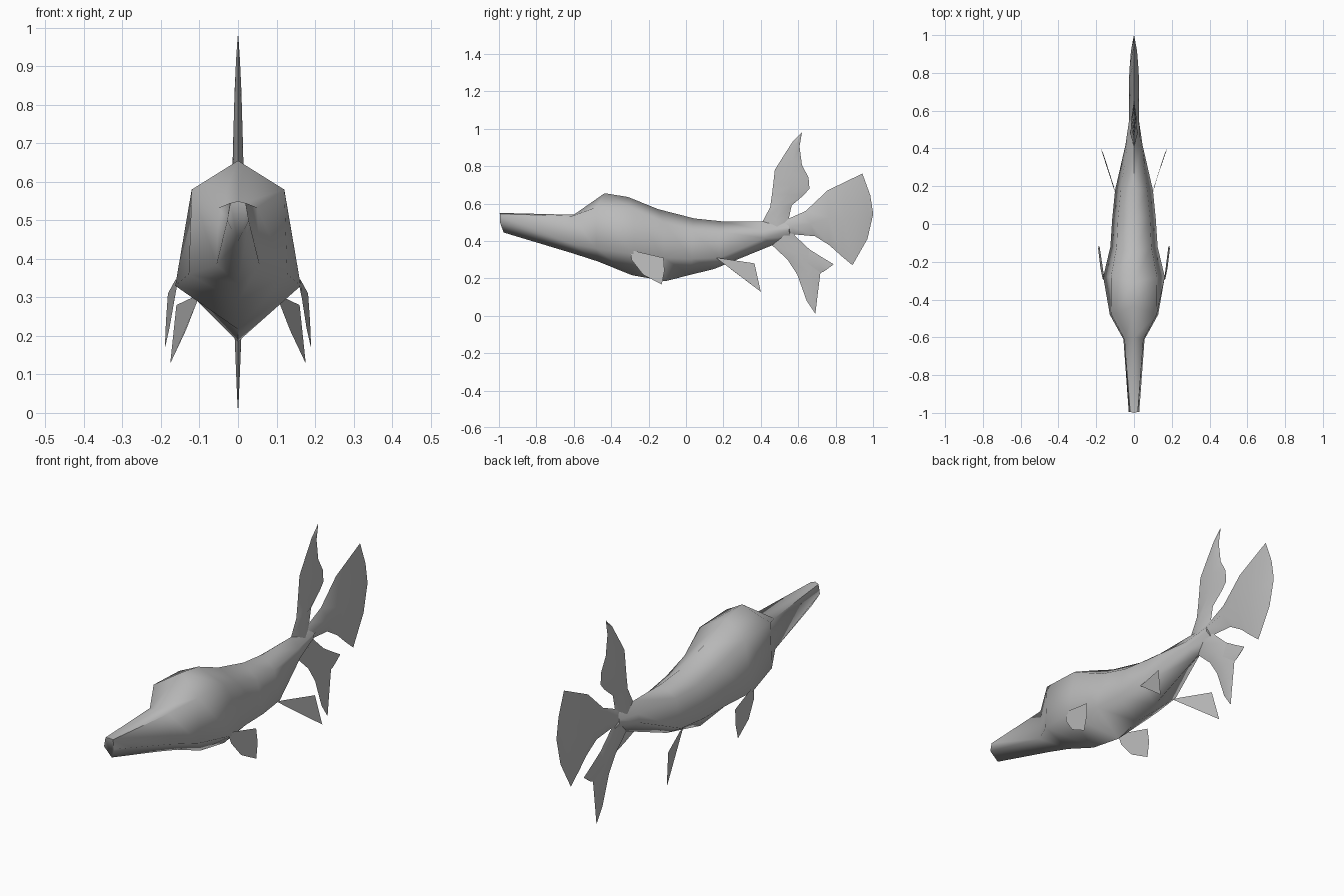
import bpy, bmesh, math

grey = bpy.data.materials.new("plain grey")
grey.diffuse_color = (0.5, 0.5, 0.5, 1)


def make(name, verts, faces):
    me = bpy.data.meshes.new(name)
    me.from_pydata(verts, [], faces)
    me.materials.append(grey)
    ob = bpy.data.objects.new(name, me)
    bpy.context.collection.objects.link(ob)
    bm = bmesh.new()
    bm.from_mesh(me)
    bmesh.ops.remove_doubles(bm, verts=bm.verts, dist=0.0005)
    bmesh.ops.recalc_face_normals(bm, faces=bm.faces)
    bm.to_mesh(me)
    bm.free()
    bpy.ops.object.select_all(action='DESELECT')
    ob.select_set(True)
    bpy.context.view_layer.objects.active = ob
    bpy.ops.object.shade_smooth_by_angle(angle=math.radians(75))
    return ob


def loft(name, rings):
    n = len(rings[0])
    verts = [p for r in rings for p in r]
    faces = [(i * n + j, i * n + (j + 1) % n, (i + 1) * n + (j + 1) % n, (i + 1) * n + j)
             for i in range(len(rings) - 1) for j in range(n)]
    faces += [tuple(range(n)), tuple(range(len(verts) - n, len(verts)))]
    return make(name, verts, faces)


# Body: hexagonal sections (top y, top z, side y, upper x, z, lower x, z, bottom y, z)
stations = [
    (-1.0, .55, -.995, .02, .545, .028, .50, -.975, .445),
    (-.60, .54, -.61, .05, .533, .056, .385, -.61, .335),
    (-.435, .655, -.48, .12, .58, .128, .36, -.47, .29),
    (-.31, .635, -.28, .122, .57, .163, .33, -.29, .217),
    (-.15, .57, -.12, .092, .50, .125, .31, -.11, .185),
    (.045, .52, .03, .085, .46, .115, .305, .02, .218),
    (.19, .505, .18, .07, .45, .10, .31, .15, .25),
    (.41, .505, .42, .035, .455, .045, .415, .457, .375),
    (.55, .51, .55, .026, .475, .026, .455, .56, .42),
]
loft("body", [[(0, ty, tz), (ux, sy, uz), (lx, sy, lz), (0, by, bz), (-lx, sy, lz), (-ux, sy, uz)]
              for ty, tz, sy, ux, uz, lx, lz, by, bz in stations])


# Upright fins: rows of (leading y, z, trailing y, z, half thickness at the middle)
def upright_fin(name, rows):
    loft(name, [[(0, a, b), (t, (a + c) / 2, (b + d) / 2), (0, c, d), (-t, (a + c) / 2, (b + d) / 2)]
                for a, b, c, d, t in rows])


upright_fin("dorsal_fin", [
    (.42, .46, .56, .46, .024), (.41, .505, .55, .52, .02), (.45, .58, .565, .59, .016),
    (.46, .65, .63, .645, .014), (.467, .71, .66, .68, .013), (.475, .78, .655, .74, .011),
    (.525, .86, .62, .805, .009), (.57, .93, .607, .905, .005), (.615, .975, .62, .98, .001)])

upright_fin("anal_fin", [
    (.47, .45, .58, .46, .02), (.457, .38, .58, .43, .018), (.543, .30, .66, .355, .014),
    (.595, .22, .72, .24, .010), (.62, .15, .71, .16, .007),
    (.645, .08, .70, .08, .004), (.69, .013, .692, .013, .001)])
upright_fin("anal_fin_lobe", [
    (.66, .355, .595, .22, .010), (.72, .317, .70, .225, .007), (.79, .275, .735, .235, .001)])

# Tail fin: ridge down the middle, thin rim
upright_fin("tail_fin", [
    (.48, .50, .50, .40, .026), (.55, .52, .58, .435, .026), (.64, .56, .69, .425, .026),
    (.757, .67, .767, .377, .027), (.86, .72, .83, .32, .022),
    (.943, .76, .89, .27, .016), (.985, .645, .97, .41, .005), (1.0, .55, 1.0, .54, .0)])

# Paired side fins: thin single sheets, mirrored
side_fins = {
    "pectoral_fin": [(.155, -.30, .35), (.163, -.27, .345), (.182, -.12, .31), (.187, -.115, .24),
                     (.19, -.13, .167), (.178, -.23, .22), (.166, -.29, .297)],
    "pelvic_fin": [(.098, .16, .31), (.107, .20, .305), (.16, .366, .28),
                   (.176, .40, .128), (.135, .286, .215)],
}
for name, pts in side_fins.items():
    for side, s in (("right", 1), ("left", -1)):
        make(f"{side}_{name}", [(s * x, y, z) for x, y, z in pts], [tuple(range(len(pts)))[::s]])
